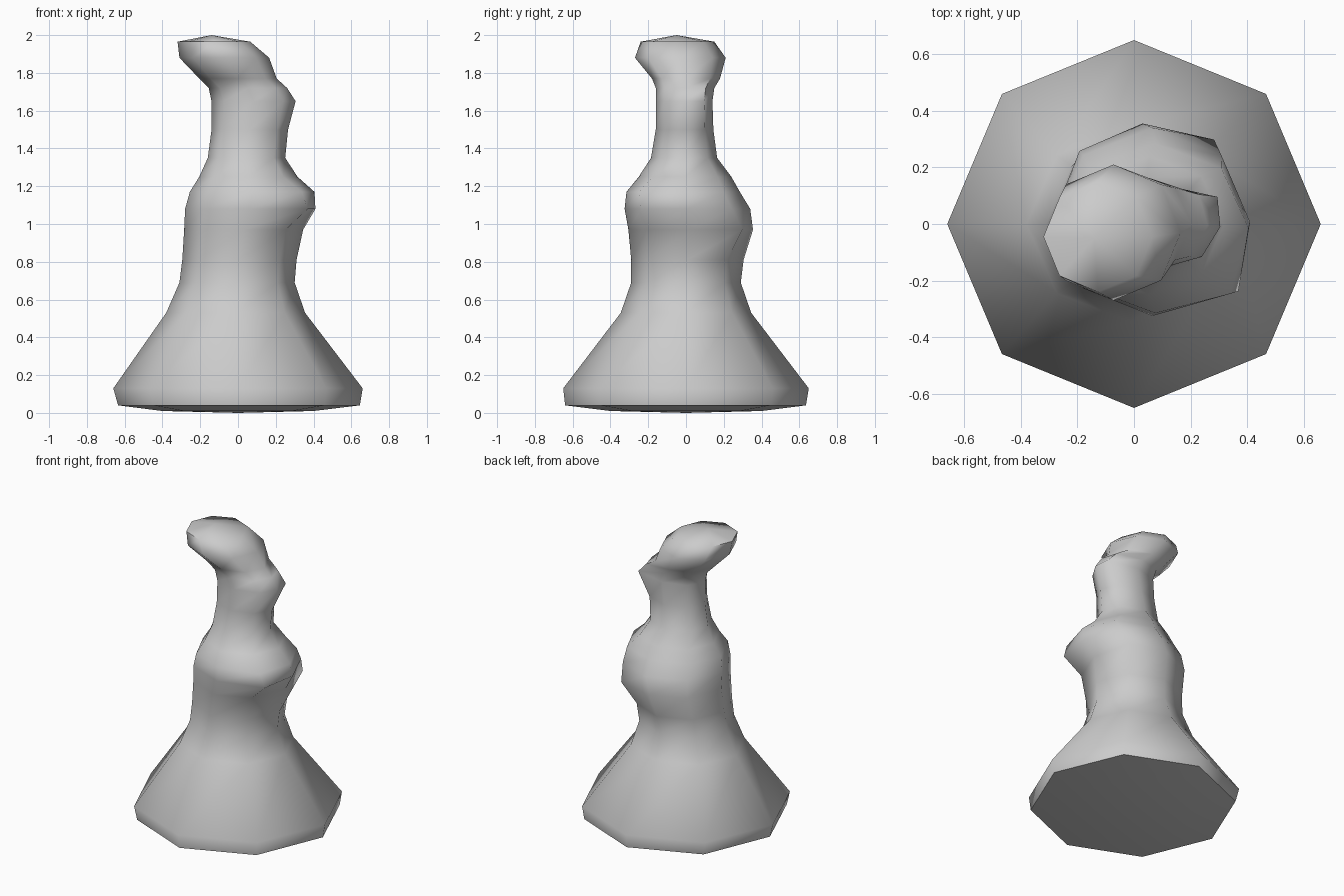
import bpy, bmesh, math

if "Cube" in bpy.data.objects:
    bpy.data.objects.remove(bpy.data.objects["Cube"])

# horizontal sections: z, x min, x max, y min, y max
SECTIONS = [
    (0.01, -0.40, 0.40, -0.40, 0.40),
    (0.04, -0.635, 0.645, -0.64, 0.635),
    (0.13, -0.66, 0.66, -0.65, 0.65),
    (0.53, -0.38, 0.355, -0.345, 0.345),
    (0.69, -0.31, 0.30, -0.29, 0.29),
    (0.81, -0.295, 0.31, -0.29, 0.305),
    (0.97, -0.285, 0.345, -0.305, 0.355),
    (1.08, -0.28, 0.41, -0.325, 0.34),
    (1.17, -0.255, 0.405, -0.315, 0.285),
    (1.25, -0.205, 0.315, -0.25, 0.24),
    (1.35, -0.16, 0.25, -0.185, 0.165),
    (1.50, -0.14, 0.265, -0.16, 0.145),
    (1.65, -0.14, 0.305, -0.16, 0.14),
    (1.72, -0.155, 0.26, -0.16, 0.15),
    (1.77, -0.205, 0.205, -0.18, 0.18),
    (1.88, -0.31, 0.165, -0.27, 0.21),
    (1.965, -0.32, 0.065, -0.24, 0.15),
]
# lumps: (section, corner) -> offset
LUMPS = {
    (6, 1): (0.03, 0.04),
    (7, 7): (0.06, -0.01),
    (8, 7): (0.03, -0.02),
    (12, 1): (0.055, 0.0),
    (13, 1): (0.03, 0.0),
}
SIDES = 8

bm = bmesh.new()
rings = []
for k, (z, x0, x1, y0, y1) in enumerate(SECTIONS):
    ring = []
    for i in range(SIDES):
        a = 2 * math.pi * i / SIDES
        dx, dy = LUMPS.get((k, i), (0, 0))
        ring.append(bm.verts.new((
            (x0 + x1) / 2 + (x1 - x0) / 2 * math.cos(a) + dx,
            (y0 + y1) / 2 + (y1 - y0) / 2 * math.sin(a) + dy, z)))
    rings.append(ring)

# skin between sections
for lo, hi in zip(rings, rings[1:]):
    for i in range(SIDES):
        j = (i + 1) % SIDES
        bm.faces.new((lo[i], lo[j], hi[j], hi[i]))

# underside and shallow crown
foot = bm.verts.new((0, 0, 0.0))
crown = bm.verts.new((-0.14, -0.05, 2.0))
for i in range(SIDES):
    j = (i + 1) % SIDES
    bm.faces.new((rings[0][j], rings[0][i], foot))
    bm.faces.new((rings[-1][i], rings[-1][j], crown))
bmesh.ops.recalc_face_normals(bm, faces=bm.faces)

mesh = bpy.data.meshes.new("carved_pillar")
bm.to_mesh(mesh)
bm.free()
pillar = bpy.data.objects.new("carved_pillar", mesh)
bpy.context.collection.objects.link(pillar)
bpy.context.view_layer.objects.active = pillar
pillar.select_set(True)
bpy.ops.object.shade_smooth_by_angle(angle=math.radians(65))
